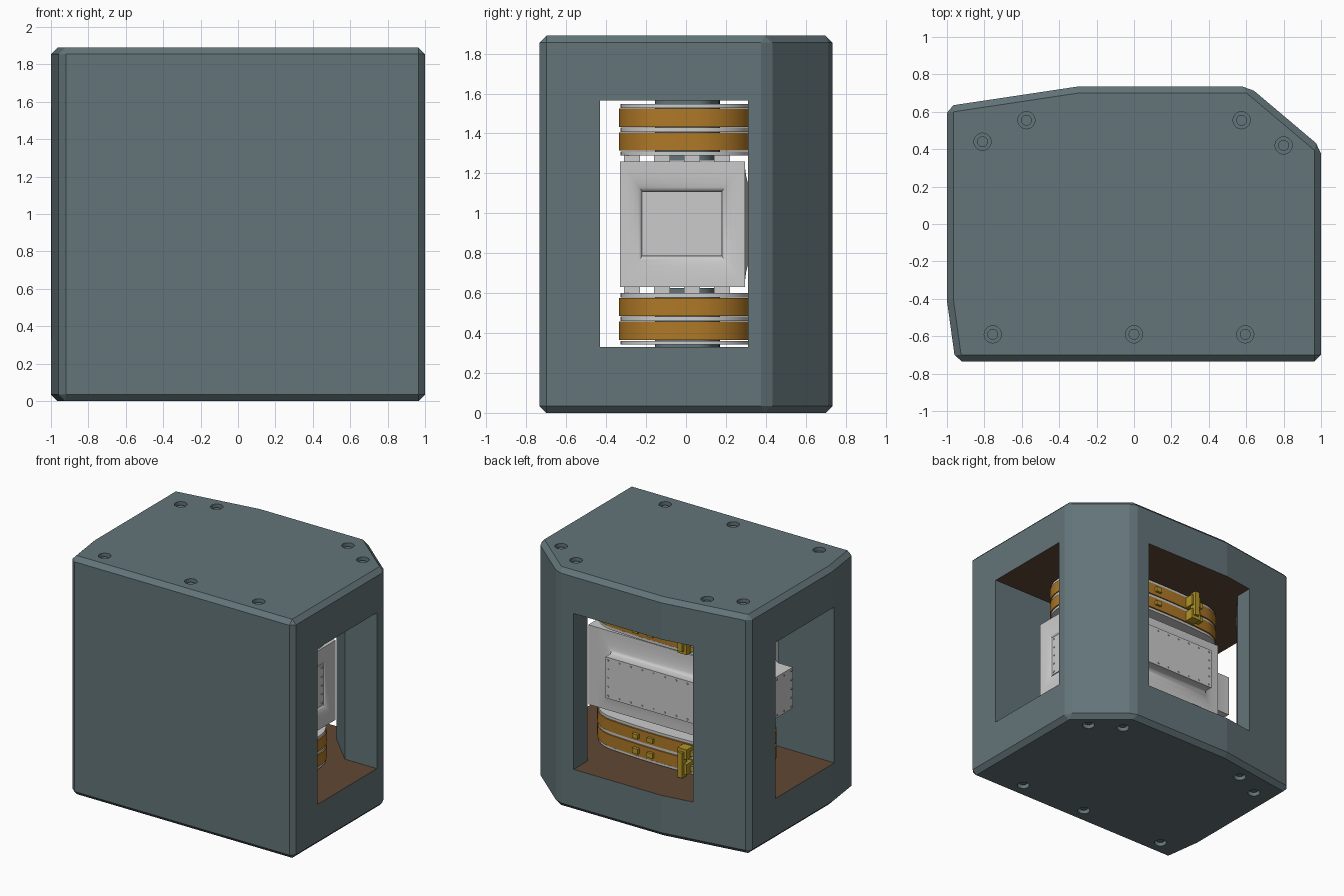
import bpy, bmesh, math

if "Cube" in bpy.data.objects:
    bpy.data.objects.remove(bpy.data.objects["Cube"])

MID = 0.945  # height of the magnet's symmetry plane


def material(name, rgb):
    m = bpy.data.materials.new(name)
    m.diffuse_color = (*rgb, 1)
    m.use_nodes = True
    m.node_tree.nodes["Principled BSDF"].inputs["Base Color"].default_value = m.diffuse_color
    return m


STEEL = material("painted_steel", (0.125, 0.175, 0.19))
BROWN = material("brown_lining", (0.12, 0.065, 0.035))
COPPER = material("coil_amber", (0.43, 0.19, 0.02))
BRASS = material("brass", (0.45, 0.30, 0.02))


def finish(name, bm, mat=None, smooth=False):
    bmesh.ops.recalc_face_normals(bm, faces=bm.faces)
    me = bpy.data.meshes.new(name)
    bm.to_mesh(me)
    bm.free()
    ob = bpy.data.objects.new(name, me)
    bpy.context.collection.objects.link(ob)
    if mat:
        me.materials.append(mat)
    bpy.ops.object.select_all(action='DESELECT')
    ob.select_set(True)
    bpy.context.view_layer.objects.active = ob
    if smooth:
        bpy.ops.object.shade_smooth_by_angle(angle=math.radians(35))
    return ob


def loft(bm, rings, loop=False):
    vs = [[bm.verts.new(p) for p in r] for r in rings]
    n = len(vs[0])
    pairs = list(zip(vs, vs[1:])) + ([(vs[-1], vs[0])] if loop else [])
    for a, b in pairs:
        for i in range(n):
            j = (i + 1) % n
            bm.faces.new((a[i], a[j], b[j], b[i]))
    if not loop:
        bm.faces.new(vs[0][::-1])
        bm.faces.new(vs[-1])


def prism(bm, pts, z0, z1):
    loft(bm, [[(x, y, z) for x, y in pts] for z in (z0, z1)])


def circle(cx, cy, r, n=20):
    return [(cx + r * math.cos(2 * math.pi * i / n), cy + r * math.sin(2 * math.pi * i / n)) for i in range(n)]


def box(bm, x0, x1, y0, y1, z0, z1):
    prism(bm, [(x0, y0), (x1, y0), (x1, y1), (x0, y1)], z0, z1)


# yoke block with chamfered edges
bm = bmesh.new()
prism(bm, [(-1, .63), (-1, -.41), (-.955, -.735), (1, -.735), (1, .41), (.615, .735), (-.3, .735)], 0, 1.89)
yoke = finish("yoke", bm, STEEL)
bev = yoke.modifiers.new("chamfer", 'BEVEL')
bev.width, bev.segments = 0.035, 1
bev.limit_method, bev.angle_limit = 'ANGLE', math.radians(30)
bpy.ops.object.modifier_apply(modifier="chamfer")

# cutter: through cavity plus counterbored bolt holes
HOLES = [(-.81, .44), (-.575, .555), (.575, .555), (.8, .42), (-.755, -.59), (0, -.59), (.595, -.59)]
bm = bmesh.new()
prism(bm, [(-1.2, -.43), (1.2, -.43), (1.2, .31), (.72, .31), (.47, .56), (.47, .9),
           (-.55, .9), (-.55, .56), (-.75, .31), (-1.2, .31)], .33, 1.565)
for x, y in HOLES:
    prism(bm, circle(x, y, .046), -.1, .05)
    prism(bm, circle(x, y, .046), 1.84, 2)
cutter = finish("yoke_cutter", bm, STEEL)
cutter.hide_render = True
bo = yoke.modifiers.new("cut", 'BOOLEAN')
bo.operation, bo.solver, bo.object = 'DIFFERENCE', 'EXACT', cutter
bpy.context.view_layer.objects.active = yoke
bpy.ops.object.modifier_apply(modifier="cut")
bpy.data.objects.remove(cutter)

# brown floor and ceiling of the cavity
yoke.data.materials.append(BROWN)
brown = len(yoke.data.materials) - 1
for p in yoke.data.polygons:
    if abs(p.normal.z) > .9 and .3 < p.center.z < 1.6:
        p.material_index = brown

# bolts sunk in the counterbores
bm = bmesh.new()
for x, y in HOLES:
    prism(bm, circle(x, y, .029), .02, .06)
    prism(bm, circle(x, y, .029), 1.83, 1.87)
finish("yoke_bolts", bm, STEEL, True)


# rounded plan outline with a bowed back side
def outline(inset, n=10):
    hx, hy, r = .68 - inset, .32 - inset, max(.25 - inset, .06)
    pts = []
    for k, (sx, sy) in enumerate([(1, 1), (-1, 1), (-1, -1), (1, -1)]):
        for i in range(n + 1):
            a = math.pi / 2 * (k + i / n)
            pts.append((sx * (hx - r) + r * math.cos(a), sy * (hy - r) + r * math.sin(a) - .015))
        if k == 0:  # extra points so the back can curve
            pts += [((hx - r) * (1 - i / 4), hy - .015) for i in range(1, 8)]
    return [(x, y + (.045 * (1 - (x / hx) ** 2) if y > 0 else 0)) for x, y in pts]


def ring(bm, ins0, ins1, z0, z1):
    loft(bm, [[(x, y, z) for x, y in outline(i)] for i, z in
              ((ins0, z0), (ins0, z1), (ins1, z1), (ins1, z0))], loop=True)


def span(s, a, b):  # height range at distance a..b from the mid plane
    return sorted((MID + s * a, MID + s * b))


for s, where in ((-1, "lower"), (1, "upper")):
    # pole, coil pair and separator plates
    bm = bmesh.new()
    prism(bm, outline(.18), *span(s, .32, .63))
    finish(where + "_pole", bm, STEEL, True)
    for k, (a, b) in enumerate(((.37, .46), (.487, .58))):
        bm = bmesh.new()
        ring(bm, 0, .165, *span(s, a, b))
        finish(f"{where}_coil_{k + 1}", bm, COPPER, True)
    bm = bmesh.new()
    for a, b in ((.345, .366), (.463, .484), (.584, .603)):
        ring(bm, .006, .16, *span(s, a, b))
    finish(where + "_coil_plates", bm, None, True)
    # spacers between coil and chamber
    bm = bmesh.new()
    for y in (-.27, -.12, .03, .18):
        for x in (-.5, 0, .5):
            box(bm, x - .04, x + .04, y - .04, y + .04, *span(s, .315, .347))
    finish(where + "_spacers", bm)
    # brass terminals and hose fittings on the back
    bm = bmesh.new()
    for a, b in ((.375, .455), (.49, .575)):
        box(bm, -.30, -.22, .30, .42, *span(s, a, b))
        box(bm, -.35, -.31, .30, .39, *span(s, a + .02, b - .02))
        for x in (.06, .19):
            box(bm, x - .025, x + .025, .32, .37, *span(s, a + .025, b - .02))
    box(bm, -.275, -.235, .38, .44, *span(s, .40, .60))
    finish(where + "_terminals", bm, BRASS)


# rectangular ring in a plane across x or y, at depth d
def rect(axis, d, a0, a1, z0, z1):
    c = [(a0, z0), (a1, z0), (a1, z1), (a0, z1)]
    return [(d, a, z) if axis == 'x' else (a, d, z) for a, z in c]


def cove(axis, outer, inner, d0, d1, steps=6):
    rings = []
    for i in range(steps + 1):
        a = math.pi / 2 * i / steps
        t, u = math.sin(a), 1 - math.cos(a)
        rings.append(rect(axis, d0 + (d1 - d0) * u, *[o + (n - o) * t for o, n in zip(outer, inner)]))
    return rings


END, ENDIN = (-.33, .295, .63, 1.26), (-.22, .18, .785, 1.11)
BACK, BACKIN = (-.56, .56, .63, 1.26), (-.42, .42, .785, 1.11)

# vacuum chamber: body, dished right end, boxed left end and back
bm = bmesh.new()
box(bm, -.58, .58, *END)
finish("chamber_body", bm)
bm = bmesh.new()
loft(bm, [rect('x', .57, *END), rect('x', .65, *END)] + cove('x', END, ENDIN, .65, .61)[1:])
finish("chamber_right_end", bm, None, True)
bm = bmesh.new()
loft(bm, cove('x', END, ENDIN, -.58, -.66) + [rect('x', -.77, *ENDIN)])
finish("chamber_left_end", bm, None, True)
bm = bmesh.new()
loft(bm, cove('y', BACK, BACKIN, .295, .345) + [rect('y', .395, *BACKIN)])
finish("chamber_back_box", bm, None, True)


# cover plates with a row of screws round the edge
def cover(name, axis, d, out, rng, nu):
    bm = bmesh.new()
    a0, a1, z0, z1 = rng
    loft(bm, [rect(axis, d, *rng), rect(axis, d + out * .012, *rng)])
    for i in range(nu):
        for j in range(5):
            if i in (0, nu - 1) or j in (0, 4):
                a = a0 + .022 + (a1 - a0 - .044) * i / (nu - 1)
                z = z0 + .022 + (z1 - z0 - .044) * j / 4
                c = circle(a, z, .007, 8)
                loft(bm, [[(e, p, q) if axis == 'x' else (p, e, q) for p, q in c]
                          for e in (d, d + out * .018)])
    finish(name, bm)


cover("right_cover", 'x', .61, 1, ENDIN, 5)
cover("left_cover", 'x', -.77, -1, ENDIN, 5)
cover("back_cover", 'y', .395, 1, BACKIN, 9)
